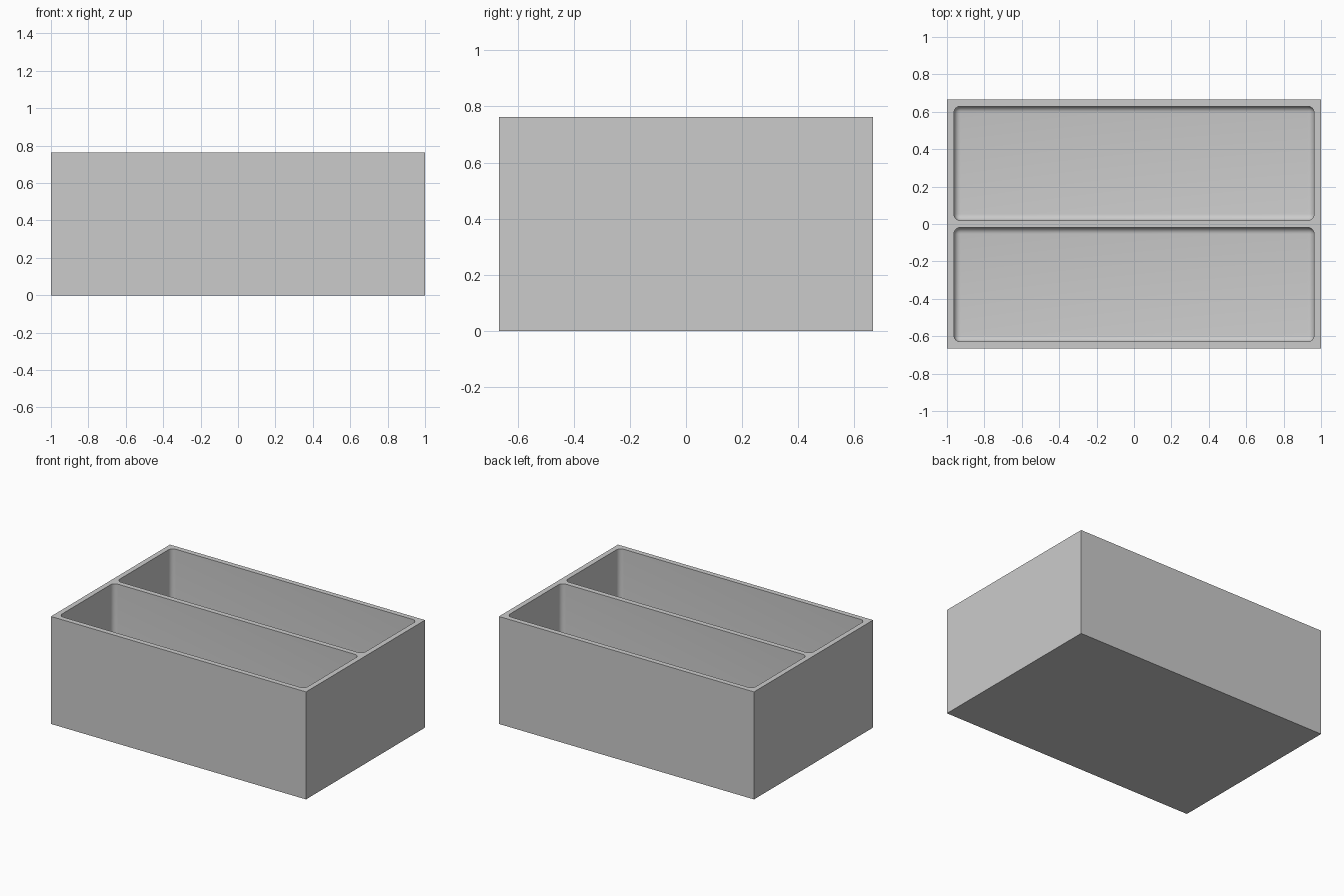
import bpy
import bmesh
import math
from mathutils import Matrix

cube = bpy.data.objects.get("Cube")
if cube:
    bpy.data.objects.remove(cube, do_unlink=True)

LENGTH, DEPTH, HEIGHT = 2.0, 1.333, 0.762
WALL, FILLET = 0.037, 0.035

grey = bpy.data.materials.new("light grey")
grey.use_nodes = True
grey.diffuse_color = (0.6, 0.6, 0.6, 1)
grey.node_tree.nodes["Principled BSDF"].inputs["Base Color"].default_value = grey.diffuse_color


def block(name, low, high, fillet=0):
    """Box between two corners, optionally rounded on its upright and bottom edges."""
    size = [b - a for a, b in zip(low, high)]
    centre = [(a + b) / 2 for a, b in zip(low, high)]
    bm = bmesh.new()
    bmesh.ops.create_cube(bm, size=1, matrix=Matrix.Translation(centre) @ Matrix.Diagonal((*size, 1)))
    if fillet:
        edges = [e for e in bm.edges if min(v.co.z for v in e.verts) < centre[2]]
        bmesh.ops.bevel(bm, geom=edges, offset=fillet, segments=6, profile=0.5, affect='EDGES')
    mesh = bpy.data.meshes.new(name)
    bm.to_mesh(mesh)
    bm.free()
    mesh.materials.append(grey)
    obj = bpy.data.objects.new(name, mesh)
    bpy.context.collection.objects.link(obj)
    return obj


# Solid outer body
tray = block("divided_tray", (-LENGTH / 2, -DEPTH / 2, 0), (LENGTH / 2, DEPTH / 2, HEIGHT))
bpy.context.view_layer.objects.active = tray
tray.select_set(True)

# Two rounded compartments, leaving a thin divider between them
for side in (-1, 1):
    near, far = sorted((side * WALL / 2, side * (DEPTH / 2 - WALL)))
    cutter = block("compartment_cutter", (WALL - LENGTH / 2, near, WALL),
                   (LENGTH / 2 - WALL, far, HEIGHT + 0.1), FILLET)
    cutter.hide_render = True
    cut = tray.modifiers.new("compartment", 'BOOLEAN')
    cut.operation = 'DIFFERENCE'
    cut.solver = 'EXACT'
    cut.object = cutter
    bpy.ops.object.modifier_apply(modifier=cut.name)
    bpy.data.objects.remove(cutter, do_unlink=True)

# Smooth fillets, crisp rim and outside edges
bpy.ops.object.shade_smooth_by_angle(angle=math.radians(35))
